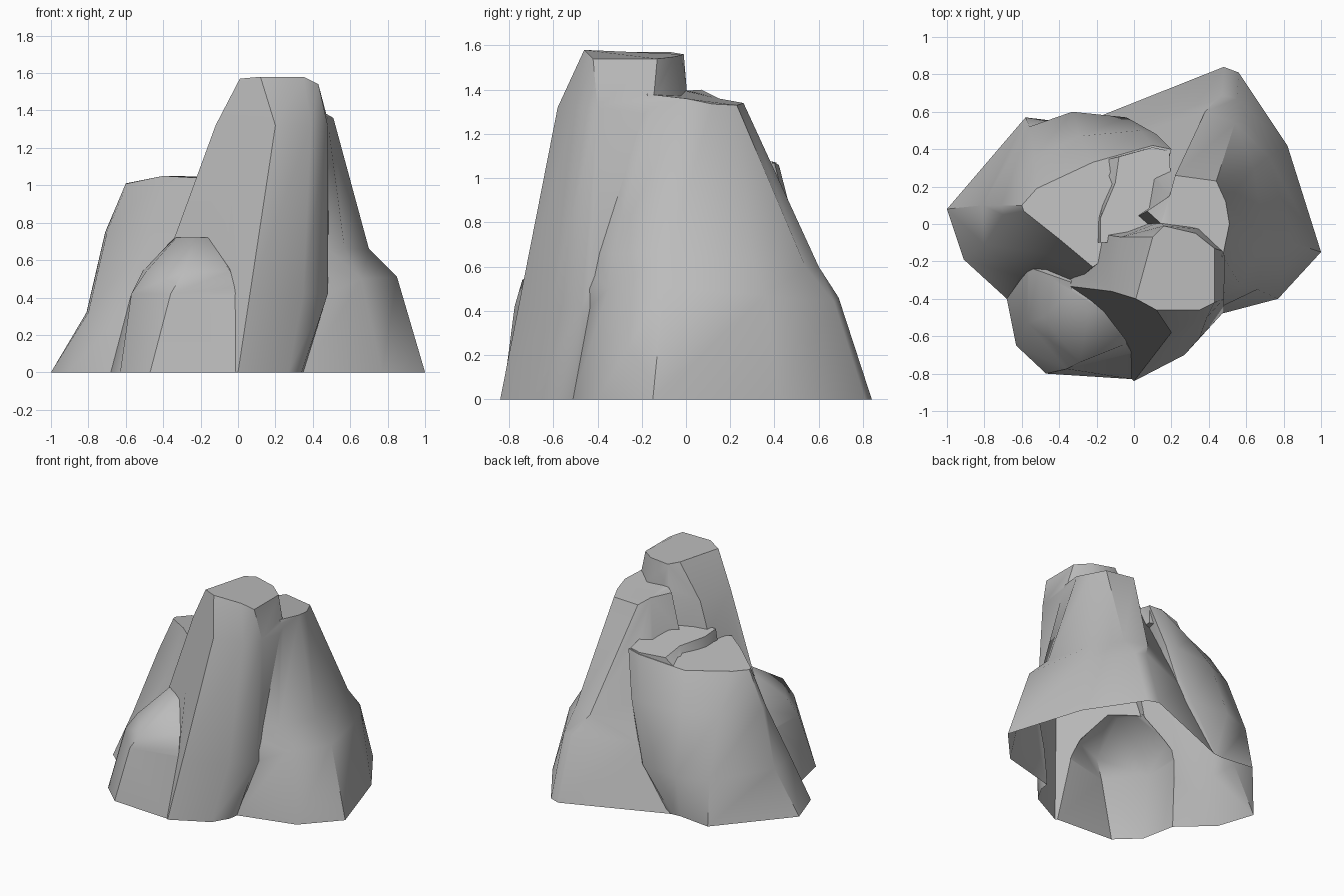
import bpy
import bmesh
import math

default = bpy.data.objects.get("Cube")
if default:
    bpy.data.objects.remove(default, do_unlink=True)

stone = bpy.data.materials.new("grey_stone")
stone.use_nodes = True
stone.diffuse_color = (0.5, 0.5, 0.5, 1)
bsdf = next(n for n in stone.node_tree.nodes if n.type == "BSDF_PRINCIPLED")
bsdf.inputs["Base Color"].default_value = stone.diffuse_color
bsdf.inputs["Roughness"].default_value = 0.9


def level(z, *outline):
    """Flat outline at one height."""
    return [(x, y, z) for x, y in outline]


def rock(name, *rings):
    """Closed column lofted through matching rings, base first."""
    bm = bmesh.new()
    loops = [[bm.verts.new(p) for p in ring] for ring in rings]
    for low, high in zip(loops, loops[1:]):
        for i in range(len(low)):
            j = (i + 1) % len(low)
            bm.faces.new((low[i], low[j], high[j], high[i]))
    bm.faces.new(loops[0][::-1])
    bm.faces.new(loops[-1])
    bmesh.ops.recalc_face_normals(bm, faces=bm.faces)
    mesh = bpy.data.meshes.new(name)
    bm.to_mesh(mesh)
    bm.free()
    mesh.materials.append(stone)
    obj = bpy.data.objects.new(name, mesh)
    bpy.context.collection.objects.link(obj)
    return obj


# Tallest column, with a sharp crease down its front
spire = rock(
    "main_spire",
    level(0, (0, -.84), (.27, -.7), (.34, -.58), (.4, -.1),
          (.35, .1), (.1, .1), (-.5, 0), (-.6, -.3)),
    level(.42, (.064, -.757), (.35, -.61), (.48, -.47), (.48, -.1),
          (.35, .05), (.1, .06), (-.38, -.02), (-.45, -.32)),
    level(1.32, (.2, -.58), (.39, -.5), (.48, -.4), (.488, -.15),
          (.35, -.02), (.14, .01), (-.07, -.07), (-.12, -.36)),
    [(.12, -.46, 1.58), (.35, -.46, 1.58), (.43, -.42, 1.54), (.43, -.13, 1.54),
     (.33, -.05, 1.55), (.16, -.01, 1.56), (.1, -.07, 1.57), (.01, -.4, 1.57)])

# Broad column on the left and back, with a knee half way up
broad = rock(
    "broad_column",
    level(0, (.2, -.55), (.77, -.4), (1, -.15), (.82, .42),
          (.56, .81), (.48, .84), (-.3, .53), (-.2, 0)),
    [(.43, -.46, .5), (.66, -.35, .5), (.85, -.1, .51), (.72, .36, .47),
     (.55, .67, .44), (.47, .69, .46), (-.08, .47, .45), (-.1, 0, .5)],
    [(.44, -.42, .66), (.57, -.33, .66), (.7, -.08, .66), (.64, .3, .63),
     (.54, .54, .6), (.38, .6, .6), (0, .44, .6), (-.05, 0, .66)],
    [(.42, -.25, 1.38), (.475, -.17, 1.38), (.51, 0, 1.36), (.49, .12, 1.335),
     (.44, .23, 1.33), (.22, .26, 1.34), (.19, .15, 1.36), (.07, .07, 1.4)])

# Shorter column on the right, reaching round the back
side = rock(
    "side_column",
    level(0, (-.24, .55), (-.27, .545), (-.33, .54), (-.58, .57), (-1, .08),
          (-.91, -.19), (-.68, -.4), (-.3, -.5), (0, 0)),
    level(.32, (0, .53), (-.04, .57), (-.33, .6), (-.56, .52), (-.81, .1),
          (-.8, -.11), (-.61, -.28), (-.3, -.4), (0, 0)),
    level(.75, (.12, .48), (.03, .5), (-.29, .47), (-.53, .36), (-.71, .1),
          (-.7, .05), (-.46, -.16), (-.3, -.3), (0, 0)),
    [(.2, .4, 1.07), (.1, .42, 1.06), (-.22, .33, .99), (-.52, .19, 1.01), (-.6, .1, 1.01),
     (-.59, .07, 1.01), (-.4, -.08, 1.05), (-.22, -.23, 1.04), (.1, 0, 1.05)])

# Raised ledge lying between the columns, with a sloping step
ledge = rock(
    "back_ledge",
    level(.94, (.19, .39), (.1, .41), (-.2, .33), (-.15, .2),
          (-.2, .03), (-.21, -.1), (.1, -.1), (.2, .15)),
    [(.19, .39, 1.075), (.1, .41, 1.07), (-.08, .36, 1.06), (-.1, .22, 1.1),
     (-.18, .03, 1.12), (-.18, -.1, 1.13), (.1, -.1, 1.13), (.2, .15, 1.12)])

# Rounded mound leaning on the front of the spire
mound = rock(
    "front_mound",
    level(0, (0, -.83), (.1, -.5), (-.4, -.2), (-.68, -.4), (-.63, -.65), (-.47, -.8)),
    level(.42, (-.01, -.69), (0, -.45), (-.4, -.2), (-.57, -.23), (-.57, -.53), (-.36, -.775)),
    level(.54, (-.04, -.64), (-.05, -.42), (-.36, -.22), (-.51, -.25), (-.49, -.5), (-.29, -.74)),
    level(.72, (-.16, -.47), (-.1, -.4), (-.25, -.25), (-.34, -.31), (-.33, -.36), (-.24, -.46)))

# Fuse the parts into one shell
parts = (broad, side, ledge, mound)
for part in parts:
    union = spire.modifiers.new("fuse_" + part.name, "BOOLEAN")
    union.operation = "UNION"
    union.solver = "EXACT"
    union.object = part
bpy.context.view_layer.update()
evaluated = spire.evaluated_get(bpy.context.evaluated_depsgraph_get())
shell = bpy.data.meshes.new_from_object(evaluated)

# Open the underside
bm = bmesh.new()
bm.from_mesh(shell)
under = [f for f in bm.faces if all(v.co.z < 0.001 for v in f.verts)]
bmesh.ops.delete(bm, geom=under, context="FACES")
bm.to_mesh(shell)
bm.free()

spire.modifiers.clear()
spire.data = shell
spire.name = "rock_formation"
for part in parts:
    bpy.data.objects.remove(part, do_unlink=True)

bpy.ops.object.select_all(action="DESELECT")
spire.select_set(True)
bpy.context.view_layer.objects.active = spire
bpy.ops.object.shade_smooth_by_angle(angle=math.radians(42))
